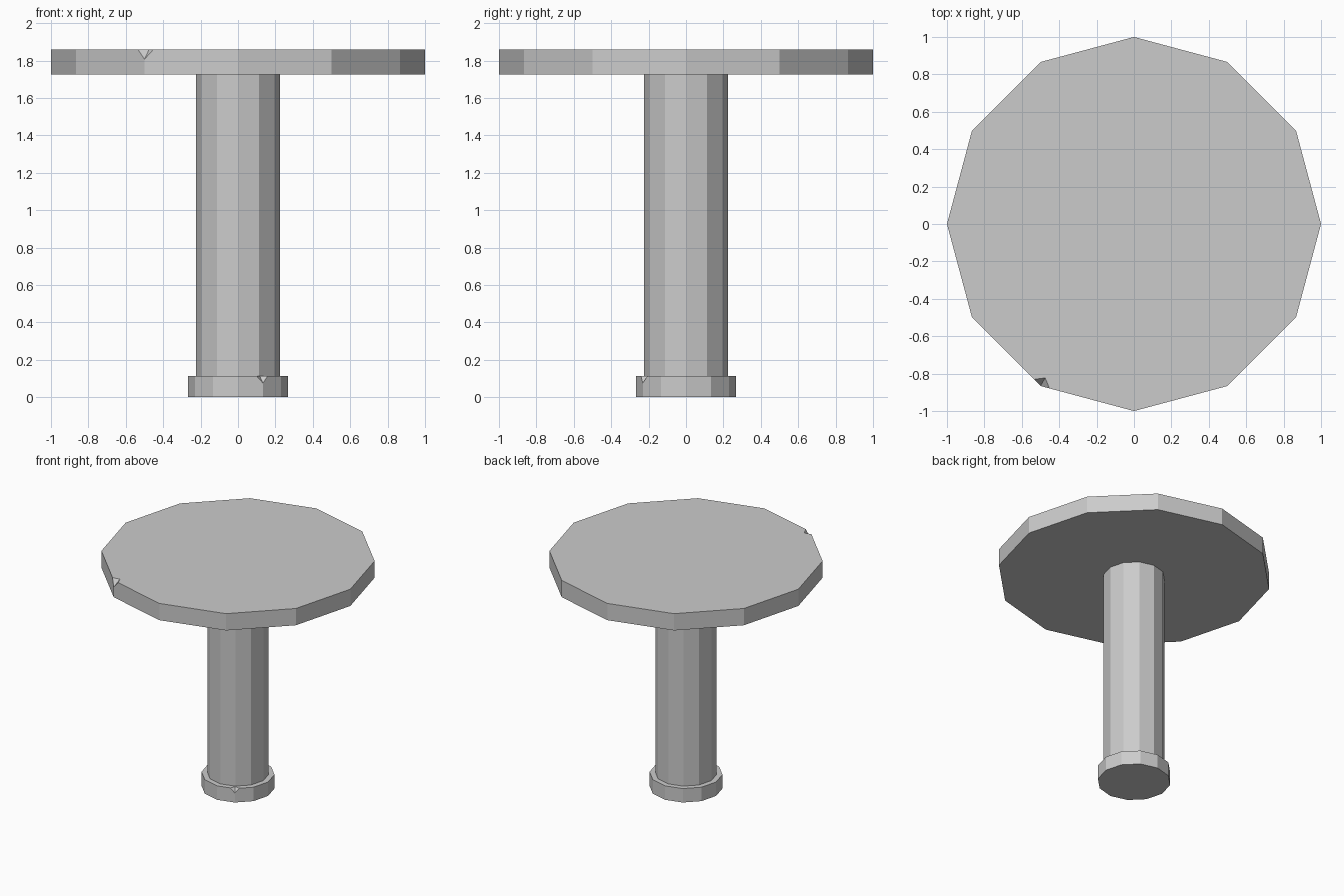
import bpy
import bmesh
from math import cos, sin, radians
from mathutils import Vector

SIDES = 12

cube = bpy.data.objects.get("Cube")
if cube:
    bpy.data.objects.remove(cube, do_unlink=True)

grey = bpy.data.materials.new("plain grey")
grey.use_nodes = True
grey.diffuse_color = (0.6, 0.6, 0.6, 1)
grey.node_tree.nodes["Principled BSDF"].inputs["Base Color"].default_value = (0.6, 0.6, 0.6, 1)


def prism(name, radius, low, high, chip_corner=None, chip=0.0):
    """Flat-sided drum; one top corner may have a small chip knocked out of it."""
    bm = bmesh.new()

    def corner(i, z):
        a = radians(360 / SIDES * i)
        return Vector((radius * cos(a), radius * sin(a), z))

    bottom = [bm.verts.new(corner(i, low)) for i in range(SIDES)]
    # Each corner lists: side edge before it, top rim, side edge after it
    before, rim, after = [], [], []
    for i in range(SIDES):
        p = corner(i, high)
        if i != chip_corner:
            v = bm.verts.new(p)
            before.append([v])
            rim.append([v])
            after.append([v])
            continue
        ends = [corner(i - 1, high), Vector((0, 0, high)), corner(i + 1, high)]
        prev, inner, nxt = [bm.verts.new(p + (e - p).normalized() * chip) for e in ends]
        root = bm.verts.new(p - Vector((0, 0, chip * 1.07)))
        before.append([root, prev])
        rim.append([prev, inner, nxt])
        after.append([nxt, root])
        # The two sloping faces inside the chip
        bm.faces.new((prev, root, inner))
        bm.faces.new((inner, root, nxt))

    for i in range(SIDES):
        j = (i + 1) % SIDES
        bm.faces.new([bottom[i], bottom[j]] + before[j] + after[i])
    bm.faces.new([v for group in rim for v in group])
    bm.faces.new(bottom[::-1])
    bmesh.ops.recalc_face_normals(bm, faces=bm.faces)

    mesh = bpy.data.meshes.new(name)
    bm.to_mesh(mesh)
    bm.free()
    mesh.materials.append(grey)
    obj = bpy.data.objects.new(name, mesh)
    bpy.context.collection.objects.link(obj)
    return obj


# Foot collar, post and broad top, stacked on one axis
prism("foot_collar", 0.267, 0, 0.112, chip_corner=10, chip=0.034)
prism("post", 0.225, 0.1, 1.73)
prism("table_top", 1.0, 1.725, 1.86, chip_corner=8, chip=0.05)
